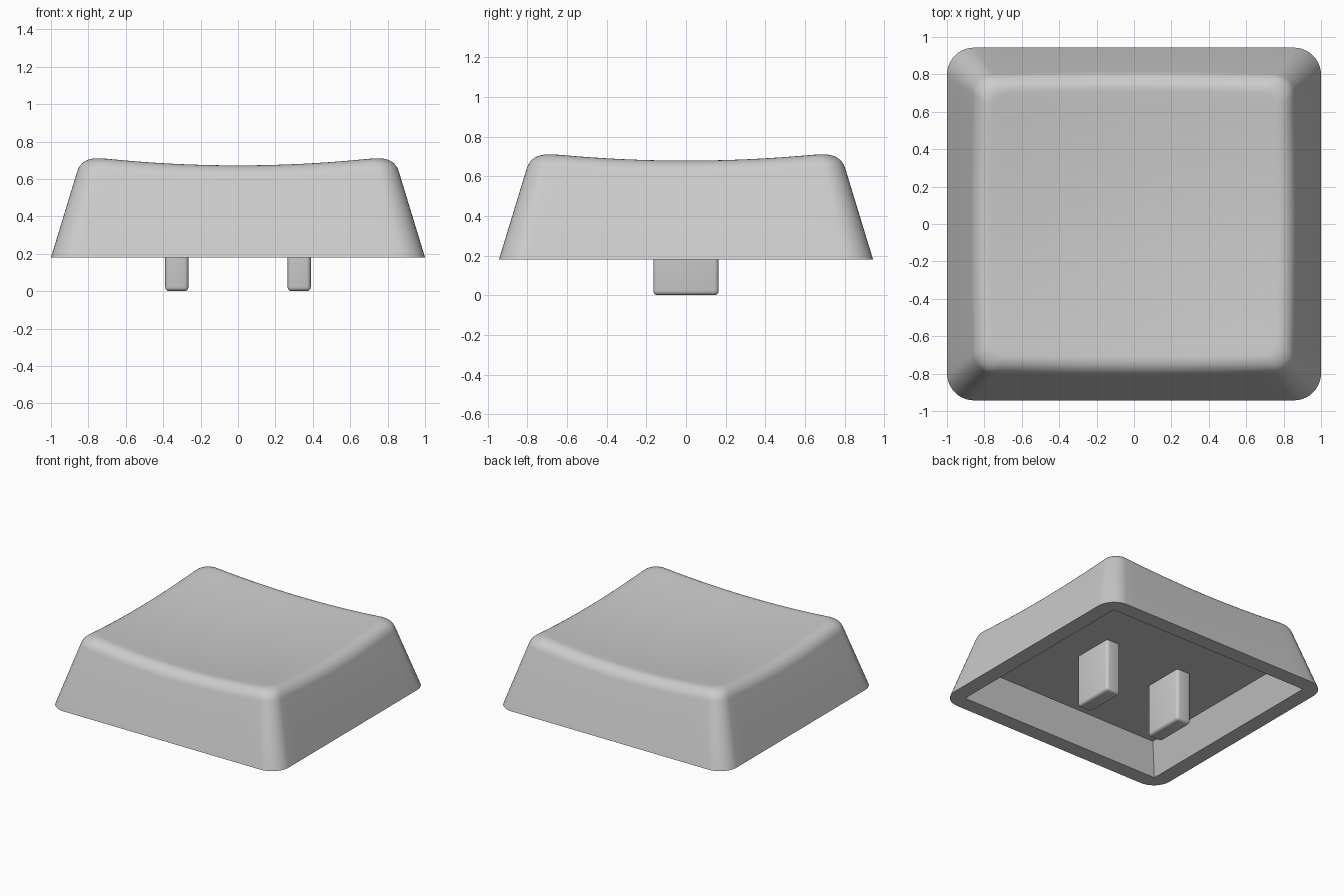
import bpy, bmesh, math
from mathutils import Vector

if "Cube" in bpy.data.objects:
    bpy.data.objects.remove(bpy.data.objects["Cube"])

BASE_Z, CEIL_Z = 0.18, 0.41
HX, HY = 1.0, 0.943
SLOPE = 0.305            # wall inset per unit of height
SIDE, ARC = 16, 10       # samples per straight side and per corner

grey = bpy.data.materials.new("light_grey")
grey.diffuse_color = (0.6, 0.6, 0.6, 1)
grey.use_nodes = True
grey.node_tree.nodes["Principled BSDF"].inputs["Base Color"].default_value = grey.diffuse_color


def ring(hx, hy, r):
    """Rounded rectangle, always sampled with the same number of points."""
    pts = []
    for q in range(4):
        sx, sy = ((1, 1), (-1, 1), (-1, -1), (1, -1))[q]
        cx, cy = sx * (hx - r), sy * (hy - r)
        for i in range(ARC + 1):
            a = math.pi / 2 * (q + i / ARC)
            pts.append(Vector((cx + r * math.cos(a), cy + r * math.sin(a))))
        nx, ny = ((-1, 1), (-1, -1), (1, -1), (1, 1))[q]
        a = math.pi / 2 * (q + 1)
        end = Vector((nx * (hx - r) + r * math.cos(a), ny * (hy - r) + r * math.sin(a)))
        start = pts[-1].copy()
        pts += [start.lerp(end, i / SIDE) for i in range(1, SIDE)]
    return pts


def inset_ring(d):
    return ring(HX - d, HY - d, 0.145 - 0.25 * d)


def dish(p):
    return 0.634 + 0.075 * p.length_squared


def at(p, z):
    return Vector((p.x, p.y, z))


def finish(bm, name):
    me = bpy.data.meshes.new(name)
    bmesh.ops.recalc_face_normals(bm, faces=bm.faces)
    bm.to_mesh(me)
    bm.free()
    me.materials.append(grey)
    ob = bpy.data.objects.new(name, me)
    bpy.context.collection.objects.link(ob)
    bpy.ops.object.select_all(action='DESELECT')
    ob.select_set(True)
    bpy.context.view_layer.objects.active = ob
    bpy.ops.object.shade_smooth_by_angle(angle=math.radians(30))
    return ob


# Cap shell: cavity ceiling, cavity walls, bottom rim, outer walls
base = inset_ring(0)
n = len(base)
loops = [[at(p, CEIL_Z) for p in ring(0.795, 0.738, 0)],
         [at(p, BASE_Z) for p in ring(0.88, 0.823, 0)],
         [at(p, BASE_Z) for p in base]]

# Rounded top edge that follows the dished top
STEPS = 8
edge = [[] for _ in range(STEPS + 1)]
for k in range(n):
    z = 0.7
    for _ in range(4):
        z = dish(inset_ring(SLOPE * (z - BASE_Z))[k])
    d = SLOPE * (z - BASE_Z)
    low = at(inset_ring(d - SLOPE * 0.078)[k], z - 0.078)
    corner = at(inset_ring(d)[k], z)
    p = inset_ring(d + 0.08)[k]
    high = at(p, dish(p))
    for s in range(STEPS + 1):
        t = s / STEPS
        a, b, c = (1 - t) ** 2, 2 * t * (1 - t) * 0.77, t * t
        edge[s].append((low * a + corner * b + high * c) / (a + b + c))
loops += edge

# Dished top as concentric loops
for f in (0.9, 0.75, 0.6, 0.45, 0.3, 0.15):
    loops.append([at(v.xy * f, dish(v.xy * f)) for v in edge[-1]])

bm = bmesh.new()
rows = [[bm.verts.new(v) for v in lp] for lp in loops]
for lo, hi in zip(rows, rows[1:]):
    for k in range(n):
        m = (k + 1) % n
        bm.faces.new((lo[k], lo[m], hi[m], hi[k]))
centre = bm.verts.new((0, 0, dish(Vector((0, 0)))))
for k in range(n):
    bm.faces.new((rows[-1][k], rows[-1][(k + 1) % n], centre))
bm.faces.new(rows[0])
bmesh.ops.remove_doubles(bm, verts=bm.verts, dist=1e-5)
finish(bm, "key_cap")

# Two mounting prongs hanging from the cavity ceiling
for side, name in ((-1, "left_prong"), (1, "right_prong")):
    bm = bmesh.new()
    bmesh.ops.create_cube(bm, size=1)
    top = CEIL_Z + 0.03
    for v in bm.verts:
        v.co = Vector((side * 0.327 + v.co.x * 0.124, v.co.y * 0.33, (v.co.z + 0.5) * top))
    bmesh.ops.bevel(bm, geom=bm.edges[:], offset=0.022, segments=4, profile=0.5, affect='EDGES')
    finish(bm, name)
